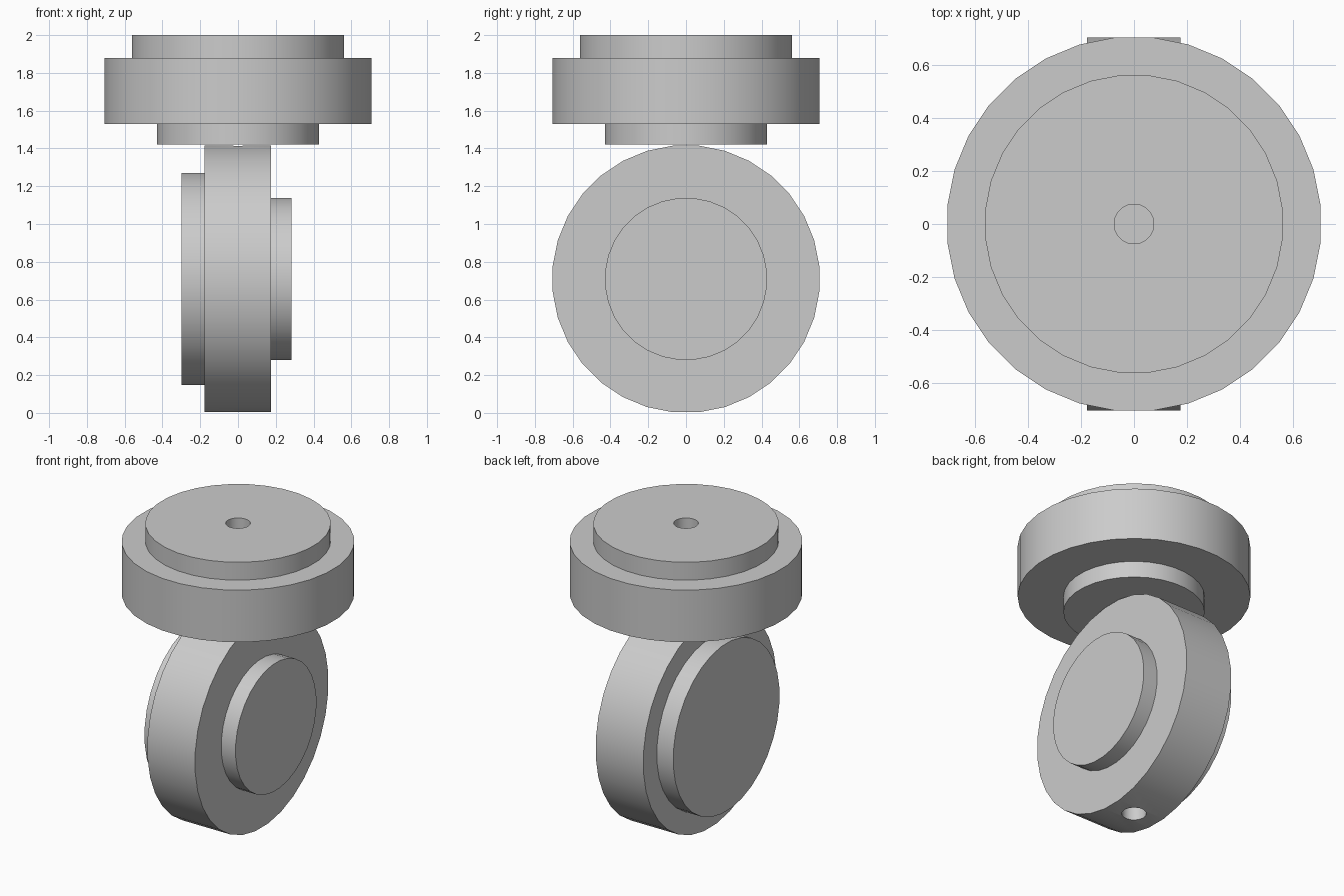
import bpy
import math

if "Cube" in bpy.data.objects:
    bpy.data.objects.remove(bpy.data.objects["Cube"], do_unlink=True)

SIDES = 32
RIM, PLATE, HUB, BORE = 0.709, 0.565, 0.43, 0.075

grey = bpy.data.materials.new("plain grey")
grey.use_nodes = True
grey.diffuse_color = (0.6, 0.6, 0.6, 1)
grey.node_tree.nodes["Principled BSDF"].inputs["Base Color"].default_value = grey.diffuse_color


def turned(name, profile, location=(0, 0, 0), rotation=(0, 0, 0)):
    """Closed stepped solid turned around its own z axis from (radius, height) points."""
    verts, faces = [], []
    for r, h in profile:
        for i in range(SIDES):
            a = 2 * math.pi * (i + 0.5) / SIDES
            verts.append((r * math.cos(a), r * math.sin(a), h))
    for k in range(len(profile) - 1):
        for i in range(SIDES):
            j = (i + 1) % SIDES
            lo, hi = k * SIDES, (k + 1) * SIDES
            faces.append((lo + i, lo + j, hi + j, hi + i))
    faces.append(tuple(reversed(range(SIDES))))
    faces.append(tuple(range(len(verts) - SIDES, len(verts))))
    mesh = bpy.data.meshes.new(name)
    mesh.from_pydata(verts, [], faces)
    mesh.materials.append(grey)
    obj = bpy.data.objects.new(name, mesh)
    bpy.context.collection.objects.link(obj)
    obj.location, obj.rotation_euler = location, rotation
    return obj


def drill(obj, name, bottom, top):
    """Cut a vertical bore between two heights."""
    cutter = turned(name, [(BORE, bottom), (BORE, top)])
    cutter.hide_render = True
    mod = obj.modifiers.new(name, 'BOOLEAN')
    mod.operation, mod.solver, mod.object = 'DIFFERENCE', 'EXACT', cutter
    bpy.context.view_layer.objects.active = obj
    bpy.ops.object.modifier_apply(modifier=name)
    bpy.data.objects.remove(cutter, do_unlink=True)


# Stepped disc lying flat on top: hub below, mounting plate above
top_disc = turned("top_disc", [(HUB, 1.42), (HUB, 1.53), (RIM, 1.53),
                               (RIM, 1.88), (PLATE, 1.88), (PLATE, 2.0)])
# Same kind of disc standing upright, its hub towards +x
wheel = turned("wheel", [(PLATE, -0.30), (PLATE, -0.178), (RIM, -0.178),
                         (RIM, 0.176), (HUB, 0.176), (HUB, 0.282)],
               (0, 0, RIM), (0, math.pi / 2, 0))
bpy.context.view_layer.update()

# Vertical bores through the disc and into the wheel
drill(top_disc, "disc_bore", 1.3, 2.1)
drill(wheel, "wheel_top_bore", 1.1, 1.6)
drill(wheel, "wheel_bottom_bore", -0.1, 0.35)

for obj in (top_disc, wheel):
    bpy.ops.object.select_all(action='DESELECT')
    obj.select_set(True)
    bpy.context.view_layer.objects.active = obj
    bpy.ops.object.shade_smooth_by_angle(angle=math.radians(30))
